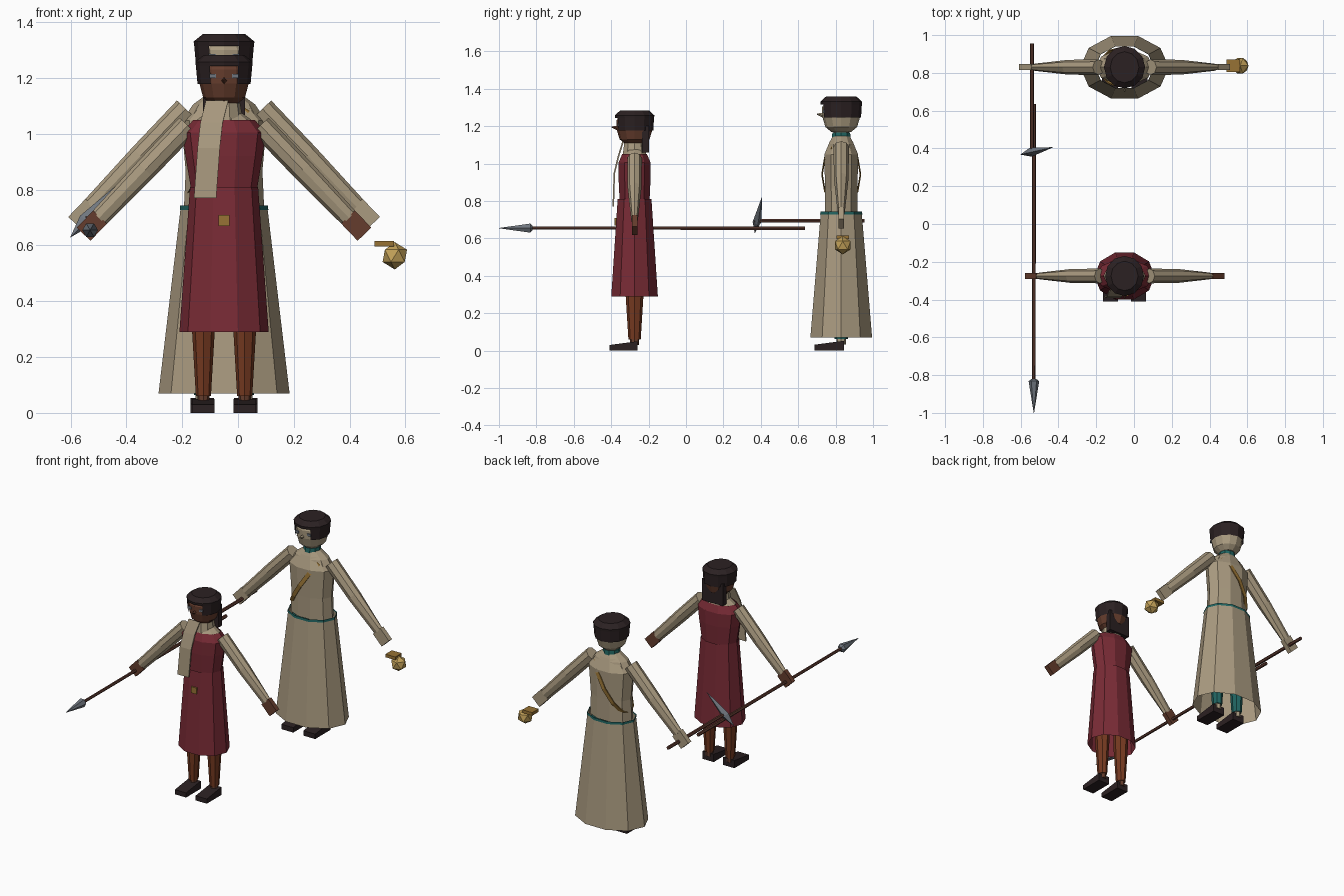
import bpy, bmesh, math
from mathutils import Matrix, Vector

if "Cube" in bpy.data.objects:
    bpy.data.objects.remove(bpy.data.objects["Cube"])


def material(name, *rgb):
    m = bpy.data.materials.new(name)
    m.use_nodes = True
    m.diffuse_color = (*rgb, 1)
    m.node_tree.nodes["Principled BSDF"].inputs["Base Color"].default_value = (*rgb, 1)
    return m


LINEN = material("linen", 0.40, 0.325, 0.215)
RED = material("dark red cloth", 0.19, 0.024, 0.036)
DARK = material("black brown", 0.024, 0.015, 0.016)
SKIN = material("brown skin", 0.13, 0.046, 0.026)
RUST = material("rust trousers", 0.18, 0.042, 0.015)
TEAL = material("teal cloth", 0.015, 0.13, 0.12)
GOLD = material("lamp gold", 0.55, 0.36, 0.10)
OCHRE = material("ochre leather", 0.31, 0.17, 0.035)
STEEL = material("steel", 0.16, 0.18, 0.21)
WOOD = material("wood", 0.11, 0.042, 0.029)


def finish(name, bm, mat, matrix, recalc=True):
    """Turn a bmesh into a flat shaded object."""
    bm.transform(matrix)
    if recalc:
        bmesh.ops.recalc_face_normals(bm, faces=bm.faces)
    me = bpy.data.meshes.new(name)
    bm.to_mesh(me)
    bm.free()
    me.materials.append(mat)
    ob = bpy.data.objects.new(name, me)
    bpy.context.collection.objects.link(ob)
    return ob


def loft(name, rings, mat, matrix, n=10, caps=True, drop=None):
    """Skin rings of (z, rx, ry) stacked along z; drop removes faces by centre."""
    bm = bmesh.new()
    rows = []
    for z, rx, ry in rings:
        angles = [math.tau * i / n for i in range(n)]
        rows.append([bm.verts.new((rx * math.cos(a), ry * math.sin(a), z)) for a in angles])
    for low, high in zip(rows, rows[1:]):
        for i in range(n):
            j = (i + 1) % n
            bm.faces.new((low[i], low[j], high[j], high[i]))
    if caps:
        bm.faces.new(rows[0][::-1])
        bm.faces.new(rows[-1])
    if drop:
        bmesh.ops.delete(bm, geom=[f for f in bm.faces if drop(f.calc_center_median())],
                         context="FACES")
    return finish(name, bm, mat, matrix, recalc=caps)


def box(name, centre, size, mat, matrix, edit=None):
    bm = bmesh.new()
    bmesh.ops.create_cube(bm, size=1)
    bm.transform(Matrix.Translation(centre) @ Matrix.Diagonal((*size, 1)))
    for v in bm.verts:
        if edit:
            edit(v.co)
    return finish(name, bm, mat, matrix)


def ribbon(name, pairs, mat, matrix, closed=False, thick=0.008):
    """Strip of cloth through pairs of edge points."""
    bm = bmesh.new()
    rows = [[bm.verts.new(p) for p in pair] for pair in pairs]
    for a, b in zip(rows, rows[1:] + (rows[:1] if closed else [])):
        bm.faces.new((a[0], a[1], b[1], b[0]))
    ob = finish(name, bm, mat, matrix)
    ob.modifiers.new("thickness", "SOLIDIFY").thickness = thick
    return ob


def aim(start, direction):
    return Matrix.Translation(start) @ Vector(direction).to_track_quat("Z", "Y").to_matrix().to_4x4()


def slope_toe(co):
    if co.z > 0.02 and co.y < -0.06:
        co.z = 0.03


def figure(who, y, scale, skin, trousers, bodice_mat, bodice, skirt):
    m = Matrix.Translation((-0.05, y, 0)) @ Matrix.Scale(scale, 4)
    # Clothing
    loft(who + "_skirt", skirt, bodice_mat, m, caps=False)
    loft(who + "_bodice", bodice, bodice_mat, m, caps=False)
    loft(who + "_shoulders", [(1.0, 0.135, 0.075), (1.045, 0.105, 0.065), (1.085, 0.05, 0.045)],
         LINEN, m)
    # Head, face and hair
    loft(who + "_neck", [(1.03, 0.042, 0.042), (1.13, 0.042, 0.042)], skin, m)
    loft(who + "_head", [(1.105, 0.045, 0.05), (1.13, 0.075, 0.08), (1.18, 0.088, 0.095),
                         (1.23, 0.09, 0.097), (1.265, 0.07, 0.075)], skin, m, n=12)
    loft(who + "_hair", [(1.178, 0.095, 0.1), (1.243, 0.101, 0.104), (1.258, 0.103, 0.106),
                         (1.283, 0.072, 0.078)], DARK, m, n=12,
         drop=lambda c: c.z < 1.225 and (c.y < -0.08 or c.z < 1.18))
    loft(who + "_nose", [(0, 0.011, 0.014), (0.035, 0.003, 0.003)], skin,
         m @ aim((0, -0.088, 1.19), (0, -1, 0.15)), n=4)
    for side, sx in (("right", -1), ("left", 1)):
        box(f"{who}_{side}_eye", (sx * 0.04, -0.088, 1.208), (0.024, 0.009, 0.014), STEEL, m)
        # Arms
        arm = m @ aim((sx * 0.13, 0, 1.03), (sx * 0.69, 0, -0.72))
        loft(f"{who}_{side}_sleeve", [(0, 0.039, 0.041), (0.22, 0.037, 0.04), (0.46, 0.018, 0.034)],
             LINEN, arm, n=8)
        box(f"{who}_{side}_hand", (0, 0, 0.497), (0.03, 0.068, 0.085), skin, arm)
        # Legs
        leg = m @ Matrix.Translation((sx * 0.074, 0, 0))
        loft(f"{who}_{side}_leg", [(0.06, 0.027, 0.033), (0.3, 0.041, 0.048), (0.72, 0.05, 0.055)],
             trousers, leg, n=8)
        loft(f"{who}_{side}_ankle", [(0.03, 0.022, 0.025), (0.07, 0.022, 0.025)], skin, leg, n=8)
        box(f"{who}_{side}_shoe", (0, -0.06, 0.025), (0.08, 0.15, 0.05), DARK, leg, slope_toe)
    return m


# Front figure in the red dress
m = figure("scout", -0.275, 1, SKIN, RUST, RED,
           [(0.8, 0.118, 0.084), (0.92, 0.138, 0.09), (1.005, 0.15, 0.09), (1.05, 0.11, 0.07)],
           [(0.29, 0.16, 0.131), (0.81, 0.122, 0.095)])
box("scout_hair_fall", (0, 0.058, 1.13), (0.15, 0.036, 0.14), DARK, m)
loft("scout_scarf_loop", [(1.05, 0.068, 0.066), (1.11, 0.058, 0.058)], LINEN, m, caps=False)
ribbon("scout_scarf_tail", [((x - 0.04, y, z), (x + 0.04, y, z)) for x, y, z in
                            ((-0.025, -0.065, 1.12), (-0.045, -0.09, 1.04),
                             (-0.055, -0.112, 0.95), (-0.068, -0.118, 0.77))], LINEN, m)
box("scout_buckle", (0, -0.102, 0.69), (0.04, 0.009, 0.04), OCHRE, m)

# Rear figure in the long linen robe
m = figure("keeper", 0.83, 1.058, LINEN, TEAL, LINEN,
           [(0.69, 0.136, 0.085), (0.82, 0.13, 0.086), (0.99, 0.145, 0.09), (1.06, 0.08, 0.06)],
           [(0.066, 0.222, 0.164), (0.695, 0.147, 0.109)])
loft("keeper_belt", [(0.687, 0.15, 0.112), (0.702, 0.149, 0.111)], TEAL, m, caps=False)
loft("keeper_collar", [(1.055, 0.052, 0.052), (1.103, 0.047, 0.047)], TEAL, m)

# Strap looped from the left shoulder to the right hip
centre, across = Vector((-0.015, 0, 0.89)), Vector((0.105, 0, 0.16))
edge = Vector((0.16, 0, -0.105)).normalized() * 0.012
loop = []
for i in range(12):
    a = math.tau * i / 12
    p = centre + across * math.cos(a) + Vector((0, 0.1, 0)) * math.sin(a)
    loop.append((p - edge, p + edge))
ribbon("keeper_strap", loop, OCHRE, m, closed=True, thick=0.006)

# Lamp at the left hand
world = Matrix.Identity(4)
box("lamp_handle", (0.525, 0.838, 0.606), (0.07, 0.065, 0.02), OCHRE, world)
bm = bmesh.new()
bmesh.ops.create_icosphere(bm, subdivisions=1, radius=0.049)
finish("lamp", bm, GOLD, Matrix.Translation((0.562, 0.838, 0.563)))

# Long spear and short pick, each in a right hand
loft("spear_shaft", [(0, 0.011, 0.011), (1.47, 0.009, 0.009)], WOOD,
     aim((-0.53, 0.635, 0.655), (0, -1, 0)), n=6)
loft("spear_head", [(0, 0.012, 0.012), (0.012, 0.028, 0.028), (0.18, 0.001, 0.001)], STEEL,
     aim((-0.53, -0.82, 0.655), (0, -1, 0)), n=6)
loft("pick_shaft", [(0, 0.011, 0.011), (0.59, 0.011, 0.011)], WOOD,
     aim((-0.54, 0.955, 0.695), (0, -1, 0)), n=6)
loft("pick_head", [(0, 0.001, 0.001), (0.08, 0.024, 0.026), (0.257, 0.001, 0.001)], STEEL,
     aim((-0.6, 0.368, 0.63), (0.17, 0.038, 0.19)), n=4)
